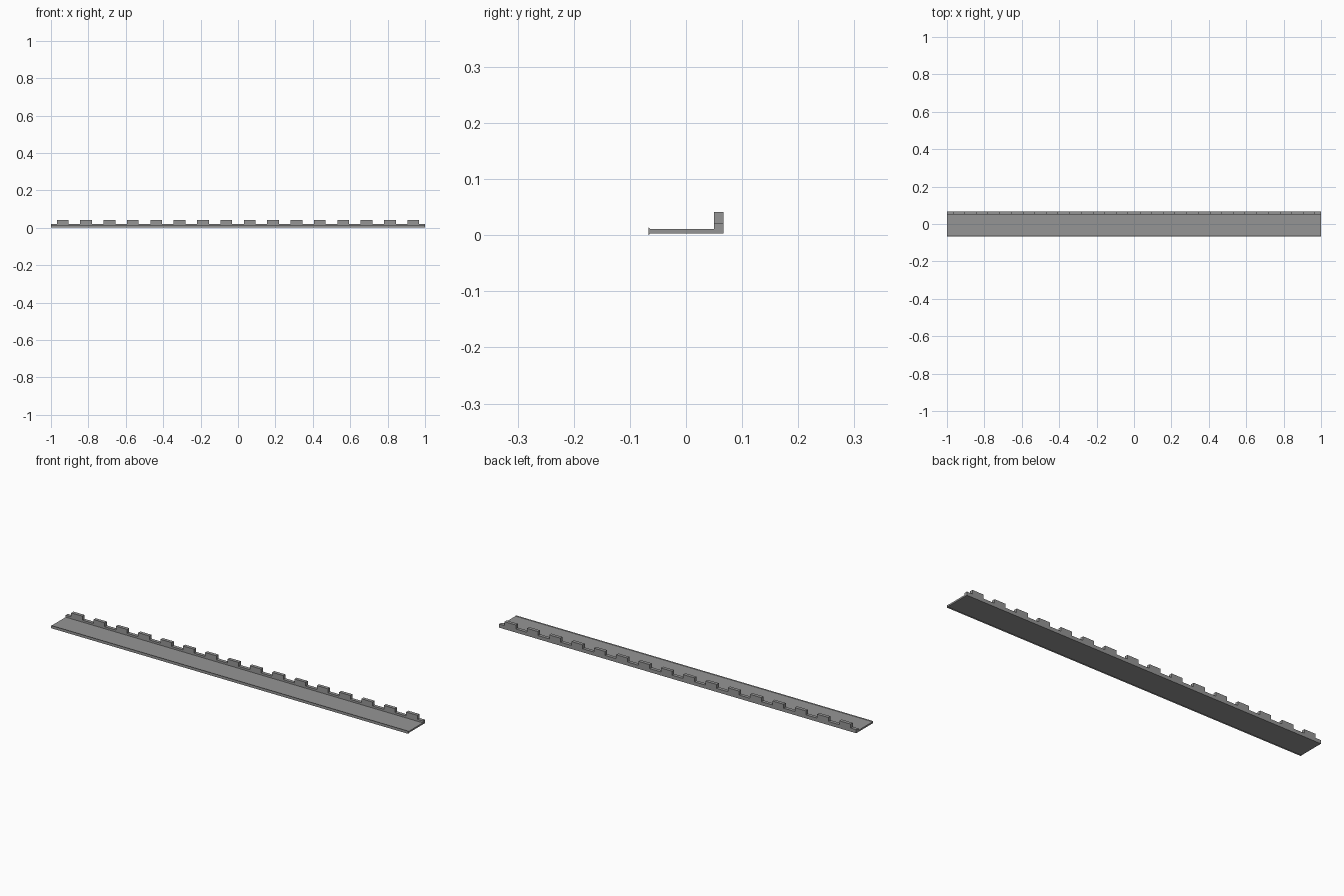
import bpy

cube = bpy.data.objects.get("Cube")
if cube:
    bpy.data.objects.remove(cube, do_unlink=True)

stone = bpy.data.materials.new("grey stone")
stone.use_nodes = True
GREY = (0.3, 0.3, 0.3, 1)
stone.diffuse_color = GREY
stone.node_tree.nodes["Principled BSDF"].inputs["Base Color"].default_value = GREY


def extrude_along_x(name, profile, x0, x1):
    """Solid prism from a (y, z) profile running between two x positions."""
    n = len(profile)
    verts = [(x, y, z) for x in (x0, x1) for y, z in profile]
    faces = [tuple(reversed(range(n))), tuple(range(n, 2 * n))]
    faces += [(i, (i + 1) % n, n + (i + 1) % n, n + i) for i in range(n)]
    mesh = bpy.data.meshes.new(name)
    mesh.from_pydata(verts, [], faces)
    mesh.materials.append(stone)
    obj = bpy.data.objects.new(name, mesh)
    bpy.context.collection.objects.link(obj)
    return obj


def rect(y0, y1, z0, z1):
    return [(y0, z0), (y1, z0), (y1, z1), (y0, z1)]


BOTTOM, DECK, WALL, TOP = 0.003, 0.011, 0.021, 0.041
BACK, WALL_FRONT, LIP_BACK, FRONT = 0.067, 0.05, -0.064, -0.067

# Walkway deck, with a slightly taller lip along its front edge
extrude_along_x("walkway_deck", rect(LIP_BACK, WALL_FRONT, BOTTOM, DECK), -1, 1)
extrude_along_x("front_lip", [(FRONT, 0), (LIP_BACK, BOTTOM), (LIP_BACK, DECK),
                              (FRONT, 0.014)], -1, 1)

# Low parapet wall along the back
extrude_along_x("parapet_wall", rect(WALL_FRONT, BACK, BOTTOM, WALL), -1, 1)

# Evenly spaced merlons on the wall
COUNT = 16
pitch = 2 / COUNT
for i in range(COUNT):
    centre = -1 + pitch * (i + 0.5)
    extrude_along_x(f"merlon_{i + 1}", rect(WALL_FRONT, BACK, WALL, TOP),
                    centre - pitch / 4, centre + pitch / 4)
